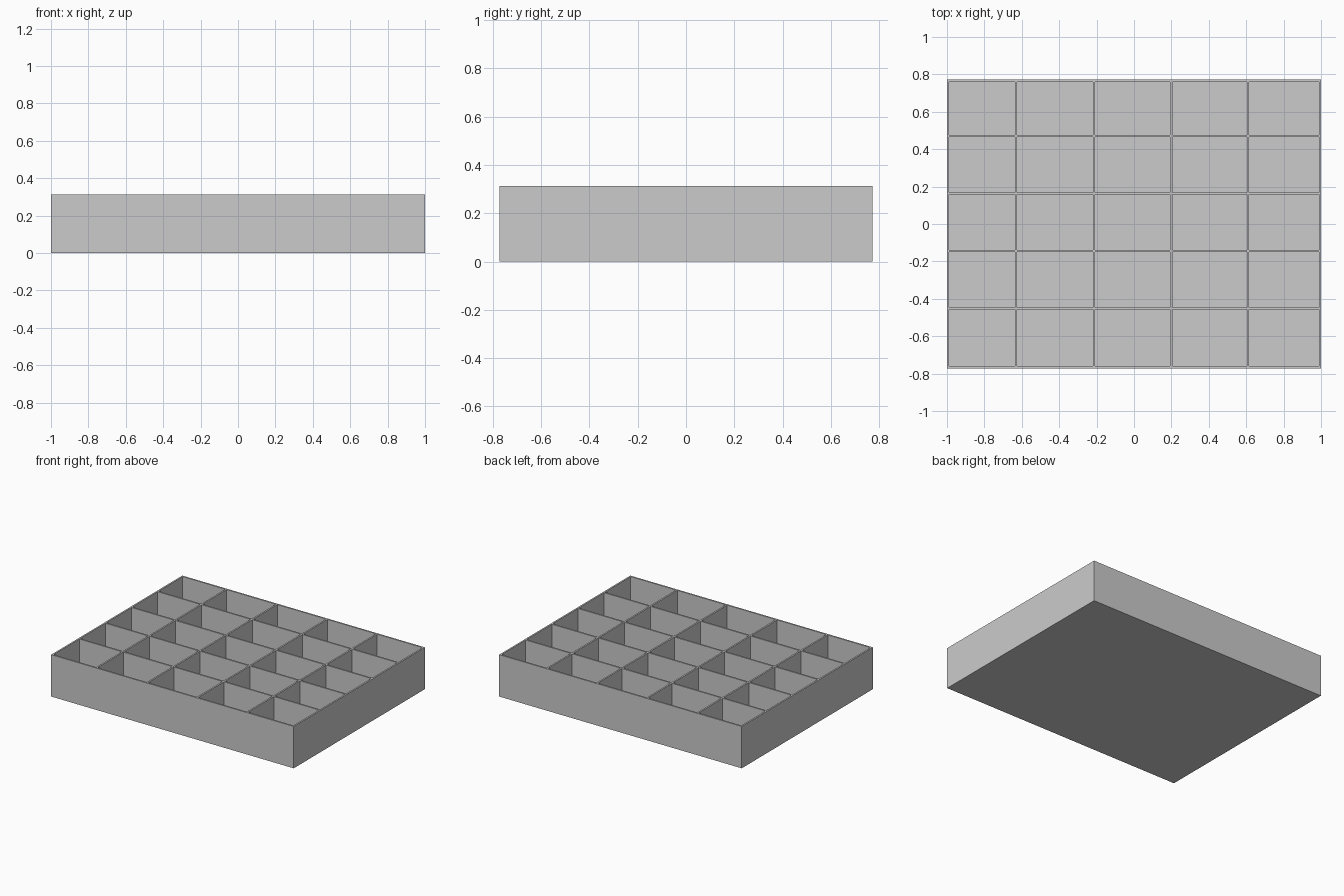
import bpy, bmesh
from mathutils import Matrix

if "Cube" in bpy.data.objects:
    bpy.data.objects.remove(bpy.data.objects["Cube"])

HX, HY, H = 1.0, 0.772, 0.312   # half width, half depth, height
T, FLOOR = 0.012, 0.012         # wall and floor thickness
X_DIV = [-0.631, -0.214, 0.199, 0.61]
Y_DIV = [-0.452, -0.144, 0.163, 0.471]


def add_box(bm, x0, x1, y0, y1, z0, z1):
    m = Matrix.Translation(((x0 + x1) / 2, (y0 + y1) / 2, (z0 + z1) / 2))
    m = m @ Matrix.Diagonal((x1 - x0, y1 - y0, z1 - z0, 1))
    bmesh.ops.create_cube(bm, size=1, matrix=m)


def make_object(name, bm):
    mesh = bpy.data.meshes.new(name)
    bm.to_mesh(mesh)
    bm.free()
    obj = bpy.data.objects.new(name, mesh)
    bpy.context.collection.objects.link(obj)
    return obj


def spans(half, dividers):
    # open ranges between neighbouring walls
    centres = [-half + T / 2] + dividers + [half - T / 2]
    return [(a + T / 2, b - T / 2) for a, b in zip(centres, centres[1:])]


# solid tray block
bm = bmesh.new()
add_box(bm, -HX, HX, -HY, HY, 0, H)
tray = make_object("compartment_tray", bm)

# 5 x 5 pockets carved from the top
bm = bmesh.new()
for x0, x1 in spans(HX, X_DIV):
    for y0, y1 in spans(HY, Y_DIV):
        add_box(bm, x0, x1, y0, y1, FLOOR, H + 0.1)
pockets = make_object("pocket_cutter", bm)
pockets.hide_render = True

cut = tray.modifiers.new("pockets", 'BOOLEAN')
cut.operation = 'DIFFERENCE'
cut.solver = 'EXACT'
cut.object = pockets
bpy.context.view_layer.objects.active = tray
tray.select_set(True)
bpy.ops.object.modifier_apply(modifier=cut.name)
bpy.data.objects.remove(pockets)
